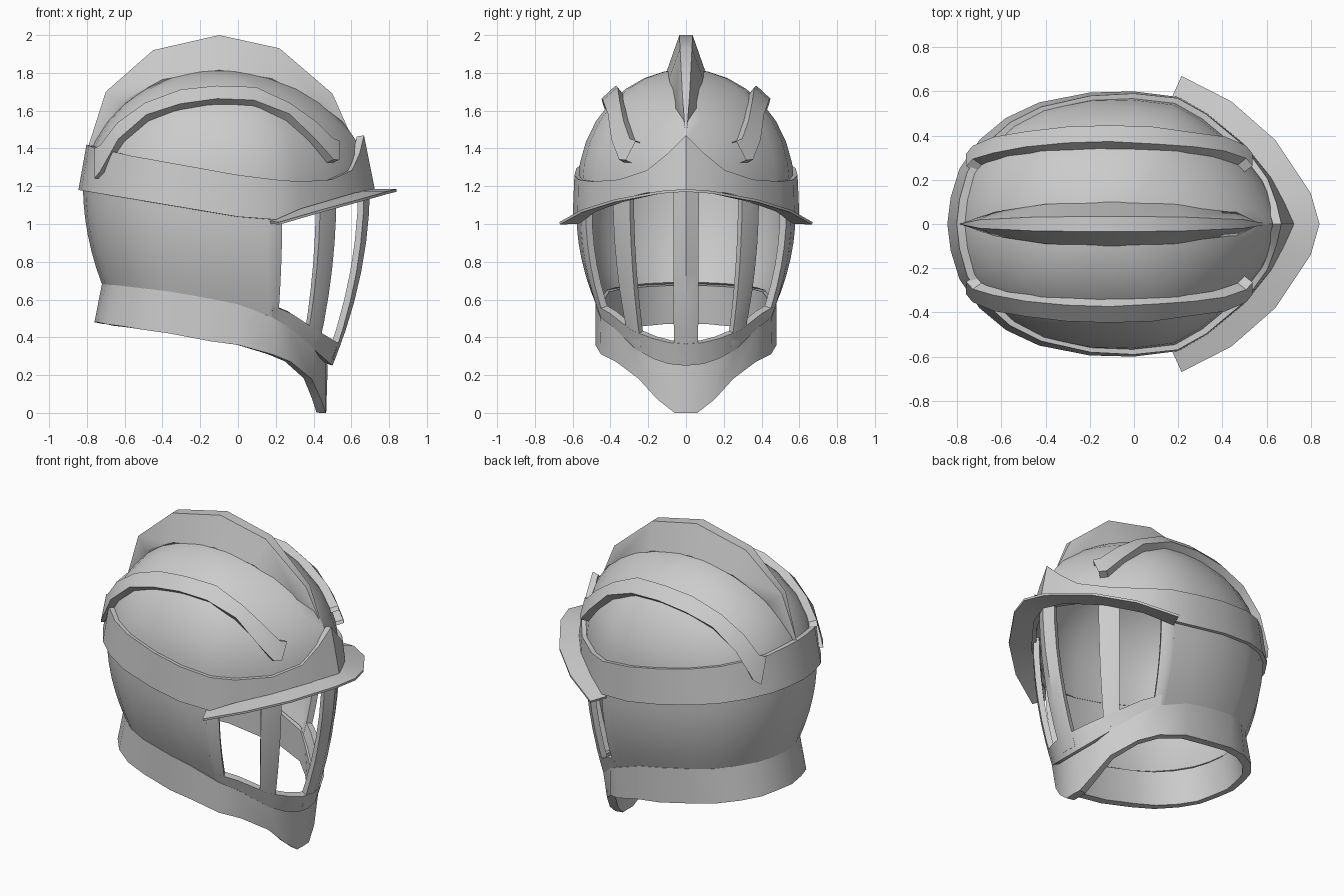
import bpy, bmesh, math
from mathutils import Vector
from mathutils.bvhtree import BVHTree

if "Cube" in bpy.data.objects:
    bpy.data.objects.remove(bpy.data.objects["Cube"])

steel = bpy.data.materials.new("steel_grey")
steel.diffuse_color = (0.6, 0.6, 0.6, 1)
steel.use_nodes = True
steel.node_tree.nodes["Principled BSDF"].inputs["Base Color"].default_value = steel.diffuse_color

CX = -0.1  # dome centre in x
# Half outlines, back to front: widest band line and neck seam
PLAN = [(-.845, 0), (-.83, .12), (-.79, .25), (-.70, .38), (-.58, .48), (-.43, .55), (-.2, .595),
        (0, .6), (.2, .575), (.33, .5), (.5, .36), (.62, .21), (.68, .1), (.725, 0)]
SEAM = [(-.72, 0), (-.70, .12), (-.66, .22), (-.58, .32), (-.48, .40), (-.36, .45), (-.15, .475),
        (0, .475), (.18, .45), (.27, .38), (.40, .27), (.46, .17), (.49, .09), (.50, 0)]
N = len(PLAN)


def interp(table, x):
    for (x0, z0), (x1, z1) in zip(table, table[1:]):
        if x <= x1:
            return z0 + (z1 - z0) * max(0, (x - x0) / (x1 - x0))
    return table[-1][1]


def band_low(x):
    return interp([(-.845, 1.18), (.17, 1.01), (.33, 1.08), (.5, 1.13), (.62, 1.165), (.725, 1.18)], x)


def seam_z(x):
    return interp([(-.72, .68), (-.3, .63), (0, .57), (.15, .52), (.3, .43), (.42, .32), (.5, .25)], x)


def scaled(p, s):
    return CX + (p[0] - CX) * s, p[1] * s


def grid(rows):
    """Vertices and quads of a grid; rows run top to bottom, columns back to front."""
    n = len(rows[0])
    verts = [Vector(p) for r in rows for p in r]
    faces = [(i * n + j, i * n + j + 1, (i + 1) * n + j + 1, (i + 1) * n + j)
             for i in range(len(rows) - 1) for j in range(n - 1)]
    return verts, faces


def half_part(name, rows, thick=0.0):
    """Half sheet, mirrored across y and thickened inward."""
    me = bpy.data.meshes.new(name)
    verts, faces = grid(rows)
    me.from_pydata(verts, [], faces)
    bm = bmesh.new()
    bm.from_mesh(me)
    bmesh.ops.remove_doubles(bm, verts=bm.verts, dist=1e-4)
    bm.to_mesh(me)
    bm.free()
    me.materials.append(steel)
    ob = bpy.data.objects.new(name, me)
    bpy.context.collection.objects.link(ob)
    bpy.ops.object.select_all(action='DESELECT')
    bpy.context.view_layer.objects.active = ob
    ob.select_set(True)
    m = ob.modifiers.new("mirror", 'MIRROR')
    m.use_axis = (False, True, False)
    m.merge_threshold = 0.001
    if thick:
        s = ob.modifiers.new("thickness", 'SOLIDIFY')
        s.thickness = thick
        s.offset = -1
    for m in list(ob.modifiers):
        bpy.ops.object.modifier_apply(modifier=m.name)
    bpy.ops.object.shade_smooth_by_angle(angle=math.radians(35))
    return ob


def wall(u, t):
    """Point on the lower wall: u along the outline, t from band (0) to seam (1)."""
    i = min(int(u), N - 2)
    f = u - i
    def mix(line):
        return [line[i][k] * (1 - f) + line[i + 1][k] * f for k in (0, 1)]
    a, b = mix(PLAN), mix(SEAM)
    top = band_low(a[0]) + 0.03
    a = scaled(a, .968)
    k = t * t
    return (a[0] * (1 - k) + b[0] * k, a[1] * (1 - k) + b[1] * k, top * (1 - t) + seam_z(b[0]) * t)


def wall_patch(name, u0, u1, t0, t1, thick):
    us = [u0] + [i for i in range(N) if u0 < i < u1] + [u1]
    steps = max(1, round((t1 - t0) * 6))
    half_part(name, [[wall(u, t0 + (t1 - t0) * k / steps) for u in us] for k in range(steps + 1)], thick)


# Dome
dome_rows = []
for k in range(8, -1, -1):
    phi = math.radians(90 * k / 8)
    dome_rows.append([(*scaled(p, .955 * math.cos(phi)), 1.2 + .62 * math.sin(phi)) for p in PLAN])
dome_rows.append([(*scaled(p, .955), min(1.19, band_low(p[0]) + .03)) for p in PLAN])
half_part("dome", dome_rows, .03)
dome_tree = BVHTree.FromPolygons(*grid(dome_rows))

# Back and cheek wall
wall_patch("back_wall", 0, 7.85, 0, 1, .035)

# Face guard: side posts, slanted bars, centre bar and lower rim
wall_patch("side_post", 7.83, 8.35, 0, 1, .04)
wall_patch("slanted_bar", 9.72, 10.35, 0, .97, .035)
wall_patch("centre_bar", 12.3, 13, 0, .97, .035)
wall_patch("guard_rim", 8, 13, .88, 1, .04)

# Brow band rising to a peak at the front
band_top = [1.42, 1.415, 1.40, 1.385, 1.36, 1.335, 1.295, 1.26, 1.235, 1.225, 1.235, 1.285, 1.375, 1.47]
half_part("brow_band", [
    [(*scaled(p, 1 - .26 * max(0, z - 1.2)), z) for p, z in zip(PLAN, band_top)],
    [(*p, band_low(p[0])) for p in PLAN]], .04)

# Peak visor
half_part("visor", [
    [(.17, .57, 1.015), (.33, .48, 1.08), (.5, .34, 1.13), (.65, .14, 1.175), (.70, 0, 1.185)],
    [(.215, .67, 1.01), (.44, .555, 1.075), (.64, .38, 1.13), (.80, .14, 1.175), (.84, 0, 1.185)]], .014)

# Neck collar with pointed chin
collar_low = [(-.76, 0, .48), (-.74, .12, .48), (-.70, .23, .47), (-.62, .33, .46), (-.5, .41, .44),
              (-.36, .455, .42), (-.15, .48, .38), (0, .48, .36), (.18, .45, .31), (.28, .37, .27),
              (.39, .25, .18), (.44, .15, .07), (.465, .06, 0), (.467, 0, 0)]
half_part("collar", [
    [(x - (.025 if x > .44 else 0), y * 1.01, seam_z(x) + .005) for x, y in SEAM], collar_low], .05)

# Central crest
crest_top = [(-.79, 1.42), (-.70, 1.70), (-.45, 1.92), (-.10, 2.0), (.22, 1.93), (.50, 1.69), (.62, 1.42)]
crest_base = [(-.77, 1.40), (-.63, 1.64), (-.40, 1.765), (-.10, 1.815), (.18, 1.77), (.46, 1.61), (.60, 1.40)]
swell = [0, .55, .9, 1, .9, .55, 0]
half_part("crest", [
    [(x, 0, z) for x, z in crest_top],
    [(x, .035 * w, z) for (x, z), w in zip(crest_top, swell)],
    [(x, .1 * w, z) for (x, z), w in zip(crest_base, swell)],
    [(x, .06 * w, z - .05) for (x, z), w in zip(crest_base, swell)]])


# Side ridges following the dome
def on_dome(x, y, lift):
    loc, nor, _, _ = dome_tree.ray_cast(Vector((x, y, 3)), Vector((0, 0, -1)))
    if loc is None:
        loc, nor = Vector((x, y, 1.2)), Vector((x - CX, y, 0)).normalized()
    if nor.z < 0:
        nor = -nor
    return loc + nor * lift


ridge = [[], [], [], []]
for k in range(11):
    a = math.pi * k / 10
    x = -.11 - .61 * math.cos(a)
    y0 = .235 + .105 * math.sin(a)
    y1 = y0 + .053 + .014 * math.sin(a)
    for row, (y, lift) in zip(ridge, [(y0, -.01), (y0, .05), (y1, .05), (y1, -.01)]):
        row.append(on_dome(x, y, lift))
half_part("side_ridge", ridge)
